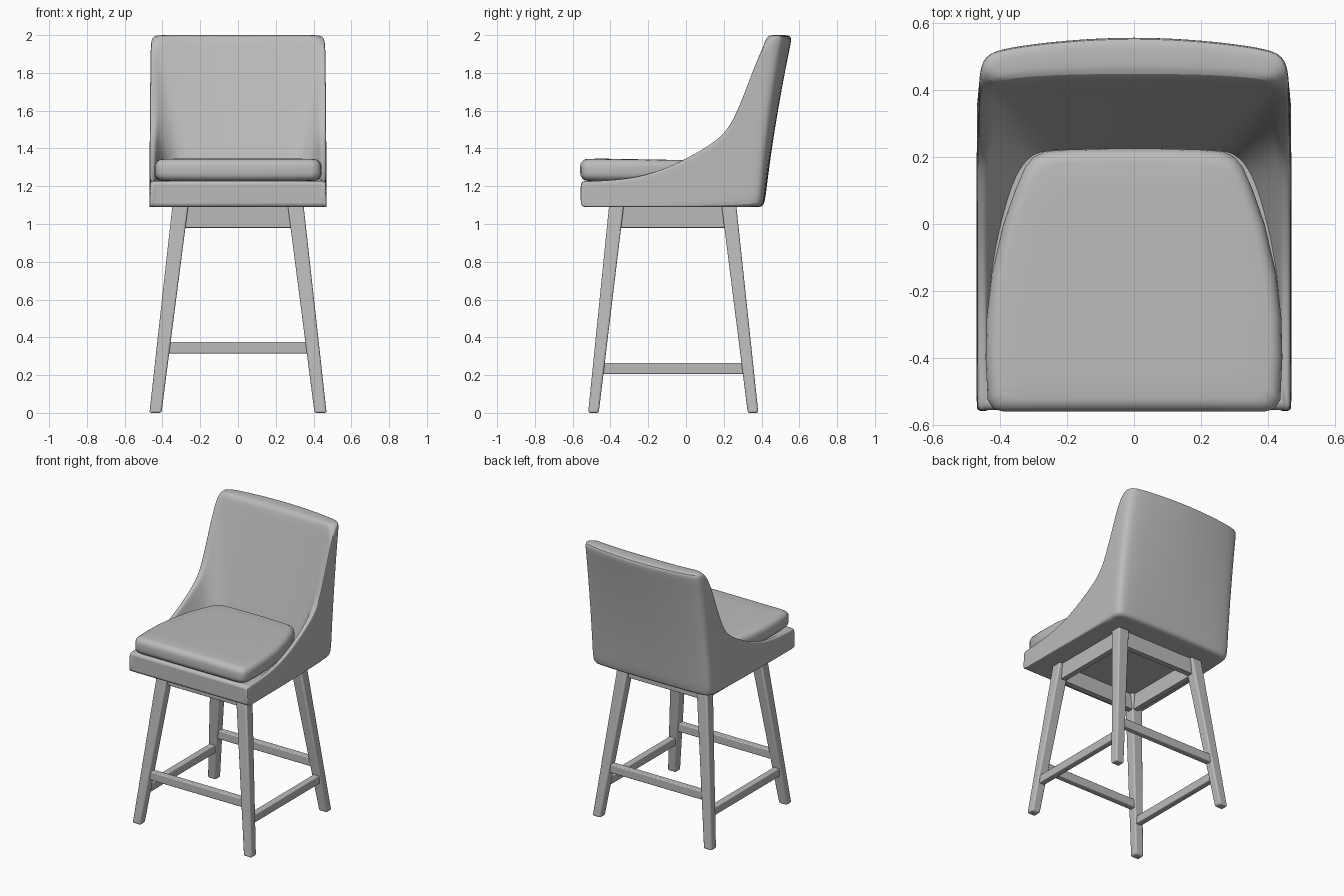
import bpy, bmesh, math
from mathutils import Vector

if "Cube" in bpy.data.objects:
    bpy.data.objects.remove(bpy.data.objects["Cube"])

grey = bpy.data.materials.new("plain grey")
grey.diffuse_color = (0.5, 0.5, 0.5, 1)
grey.use_nodes = True
grey.node_tree.nodes["Principled BSDF"].inputs["Base Color"].default_value = grey.diffuse_color


def loft(name, rings, bevel=0.0, subsurf=0, angle=40):
    """Skin closed rings of equal length, cap both ends."""
    bm = bmesh.new()
    vs = [[bm.verts.new(p) for p in r] for r in rings]
    n = len(rings[0])
    for a, b in zip(vs, vs[1:]):
        for i in range(n):
            k = (i + 1) % n
            bm.faces.new((a[i], a[k], b[k], b[i]))
    bm.faces.new(vs[0])
    bm.faces.new(vs[-1])
    bmesh.ops.recalc_face_normals(bm, faces=bm.faces)
    me = bpy.data.meshes.new(name)
    bm.to_mesh(me)
    bm.free()
    me.materials.append(grey)
    ob = bpy.data.objects.new(name, me)
    bpy.context.collection.objects.link(ob)
    if bevel:
        m = ob.modifiers.new("bevel", 'BEVEL')
        m.width, m.segments = bevel, 3
    if subsurf:
        m = ob.modifiers.new("smooth", 'SUBSURF')
        m.levels = m.render_levels = subsurf
    bpy.ops.object.select_all(action='DESELECT')
    ob.select_set(True)
    bpy.context.view_layer.objects.active = ob
    bpy.ops.object.shade_smooth_by_angle(angle=math.radians(angle))
    return ob


def rect(cx, cy, z, hx, hy):
    return [(cx - hx, cy - hy, z), (cx + hx, cy - hy, z),
            (cx + hx, cy + hy, z), (cx - hx, cy + hy, z)]


def box(name, c, h, bevel):
    return loft(name, [rect(c[0], c[1], c[2] - h[2], h[0], h[1]),
                       rect(c[0], c[1], c[2] + h[2], h[0], h[1])], bevel)


# Upholstered shell: columns from the front of one side round to the back centre
# (outer foot x, y | outer rim x, y, z | inner rim x, y | inner foot x, y)
columns = [
    (.47, -.56, .467, -.56, 1.225, .435, -.56, .43, -.56),
    (.47, -.535, .467, -.535, 1.225, .435, -.535, .43, -.535),
    (.47, -.30, .468, -.30, 1.235, .44, -.30, .43, -.30),
    (.47, -.12, .468, -.12, 1.285, .44, -.12, .40, -.12),
    (.47, .02, .468, .04, 1.365, .44, .04, .37, .00),
    (.47, .12, .467, .17, 1.445, .435, .17, .34, .10),
    (.47, .20, .466, .245, 1.53, .43, .25, .31, .16),
    (.47, .27, .465, .325, 1.74, .43, .335, .28, .19),
    (.47, .32, .463, .385, 1.90, .43, .395, .25, .195),
    (.47, .36, .462, .445, 1.995, .42, .425, .22, .20),
    (.458, .398, .45, .51, 2.0, .36, .43, .18, .20),
    (.40, .41, .385, .533, 2.0, .30, .435, .13, .20),
    (.20, .415, .20, .557, 2.0, .18, .44, .07, .20),
    (0, .415, 0, .567, 2.0, 0, .44, 0, .20),
]


def section(c):
    O, T = Vector((c[0], c[1], 1.09)), Vector(c[2:5])
    J = Vector((c[5], c[6], c[4]))
    I, B = Vector((c[7], c[8], 1.15)), Vector((c[7], c[8], 1.09))

    def drop(h):
        return 1 - min(.05, .25 * h) / h

    ring = [B, O.lerp(B, .15)]
    for t in (0, .12, .35, .7, drop(T.z - O.z)):
        p = O.lerp(T, t)
        if c[1] > .39:                      # slight bow of the back
            p.y -= .014 * math.sin(math.pi * t)
        ring.append(p)
    ring += [T, T.lerp(J, .5), J]
    ring += [I.lerp(J, t) for t in (drop(J.z - I.z), .6, .25, 0)]
    return ring


right = [section(c) for c in columns]
left = [[Vector((-p.x, p.y, p.z)) for p in r] for r in reversed(right[:-1])]
loft("seat_shell", right + left, subsurf=2, angle=60)

# Seat base filling the shell
box("seat_base", (0, -.1125, 1.159), (.463, .4425, .069), .02)

# Cushion: tapered outline with rounded edges
half = [(.15, -.56), (.39, -.56), (.42, -.552), (.437, -.525), (.443, -.40), (.44, -.28),
        (.425, -.15), (.39, 0), (.355, .10), (.325, .17), (.30, .20),
        (.265, .217), (.20, .222), (.08, .225)]
outline = half + [(-x, y) for x, y in reversed(half)]
mid_y, r, z0, z1 = -.17, .04, 1.228, 1.345


def cushion_ring(inset, z):
    sx, sy = 1 - inset / .44, 1 - inset / .39
    return [(x * sx, mid_y + (y - mid_y) * sy, z - .012 * (y + .56) * (z > 1.29))
            for x, y in outline]


arc = [math.radians(a) for a in (0, 22.5, 45, 67.5, 90)]
rings = [cushion_ring(r - r * math.sin(a), z0 + r - r * math.cos(a)) for a in arc]
rings += [cushion_ring(r - r * math.cos(a), z1 - r + r * math.sin(a)) for a in arc]
rings.append(cushion_ring(.12, z1 + .001))
loft("seat_cushion", rings, angle=60)

# Splayed, tapered legs
for side, s in (("right", 1), ("left", -1)):
    for end, y0, y1 in (("front", -.49, -.368), ("back", .355, .227)):
        loft(f"{end}_{side}_leg", [rect(s * .437, y0, 0, .032, .028),
                                   rect(s * .305, y1, 1.10, .042, .039)], .01)
    # Side apron and side stretcher
    box(f"{side}_apron", (s * .305, -.07, 1.04), (.02, .29, .06), .004)
    box(f"{side}_stretcher", (s * .409, -.068, .235), (.022, .39, .029), .006)

# Front and back aprons and stretchers
for end, ya, ys in (("front", -.37, -.45), ("back", .23, .314)):
    box(f"{end}_apron", (0, ya, 1.04), (.305, .02, .06), .004)
    box(f"{end}_stretcher", (0, ys, .345), (.39, .022, .03), .006)
